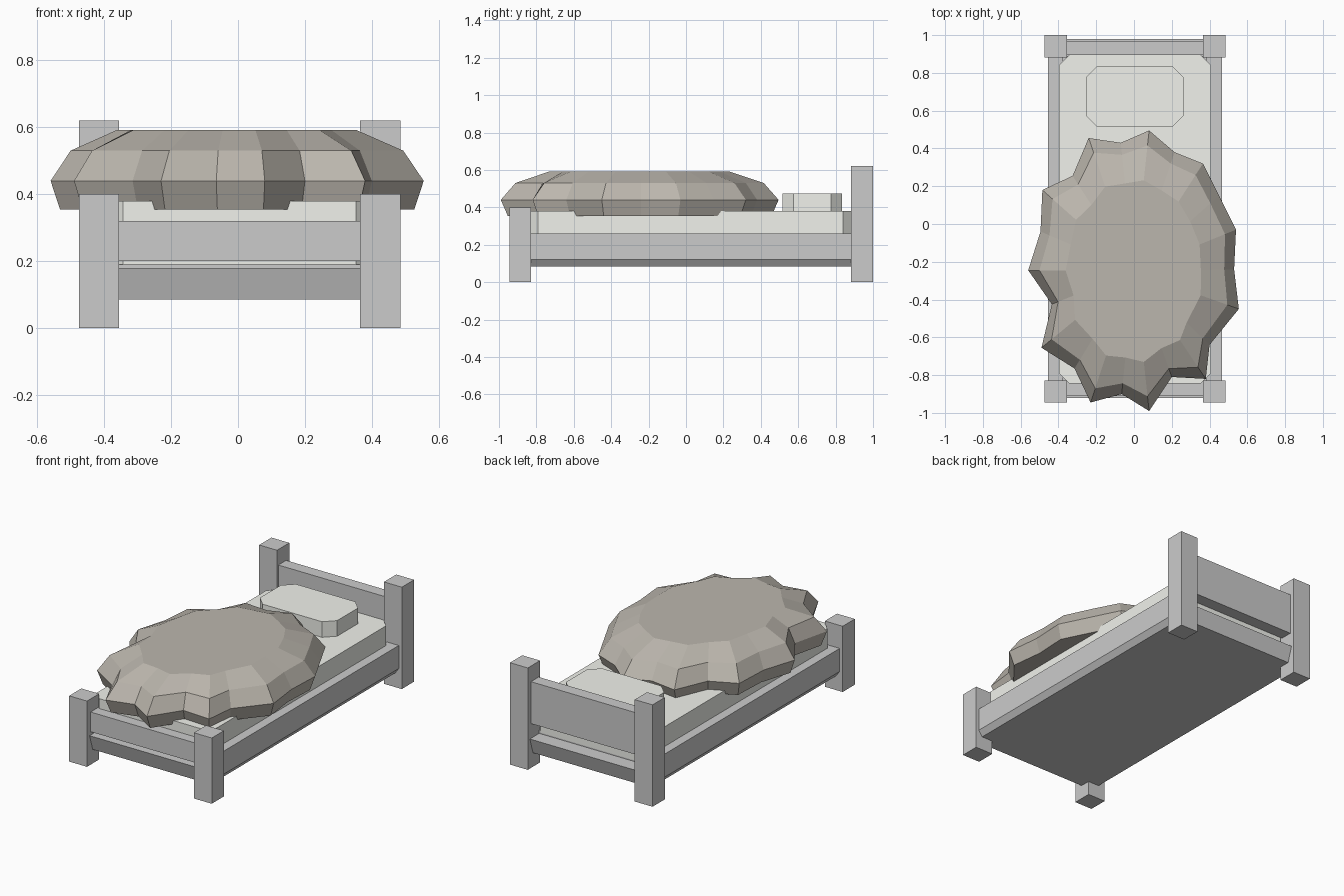
import bpy, bmesh

if "Cube" in bpy.data.objects:
    bpy.data.objects.remove(bpy.data.objects["Cube"])

CX = 0.005  # bed centre line


def material(name, rgb):
    m = bpy.data.materials.new(name)
    m.diffuse_color = (*rgb, 1)
    m.use_nodes = True
    m.node_tree.nodes["Principled BSDF"].inputs["Base Color"].default_value = m.diffuse_color
    return m


def loft(name, rings, mat=None):
    """Closed solid through matching rings of 3D points."""
    bm = bmesh.new()
    vs = [[bm.verts.new(p) for p in r] for r in rings]
    n = len(vs[0])
    for a, b in zip(vs, vs[1:]):
        for i in range(n):
            j = (i + 1) % n
            bm.faces.new((a[i], a[j], b[j], b[i]))
    bm.faces.new(vs[0][::-1])
    bm.faces.new(vs[-1])
    bmesh.ops.recalc_face_normals(bm, faces=bm.faces)
    me = bpy.data.meshes.new(name)
    bm.to_mesh(me)
    bm.free()
    ob = bpy.data.objects.new(name, me)
    bpy.context.collection.objects.link(ob)
    if mat:
        me.materials.append(mat)
    return ob


def rect(x0, x1, y0, y1, z):
    return [(x0, y0, z), (x1, y0, z), (x1, y1, z), (x0, y1, z)]


def box(name, x0, x1, y0, y1, z0, z1):
    return loft(name, [rect(x0, x1, y0, y1, z0), rect(x0, x1, y0, y1, z1)])


def cut_corner_slab(name, x0, x1, y0, y1, z0, z1, c, mat):
    pts = [(x0 + c, y0), (x1 - c, y0), (x1, y0 + c), (x1, y1 - c),
           (x1 - c, y1), (x0 + c, y1), (x0, y1 - c), (x0, y0 + c)]
    return loft(name, [[(x, y, z) for x, y in pts] for z in (z0, z1)], mat)


linen = material("linen", (0.88, 0.89, 0.84))
fur = material("fur", (0.50, 0.47, 0.42))

# Corner posts and side rails
for side, s in (("left", -1), ("right", 1)):
    xa, xb = sorted((CX + s * 0.36, CX + s * 0.48))
    box(side + "_foot_post", xa, xb, -0.945, -0.828, 0, 0.40)
    box(side + "_head_post", xa, xb, 0.882, 1.0, 0, 0.62)
    profile = [(0.38, 0.085), (0.435, 0.085), (0.46, 0.12), (0.46, 0.26), (0.38, 0.26)]
    loft(side + "_rail", [[(CX + s * x, y, z) for x, z in profile]
                          for y in (-0.835, 0.89)])

# Foot and head boards, each with a tapered lower rail
for name, s, yc, z0, z1 in (("foot", -1, -0.87, 0.20, 0.32), ("head", 1, 0.93, 0.27, 0.525)):
    x0, x1 = CX - 0.37, CX + 0.37
    ya, yb = sorted((yc - s * 0.035, yc + s * 0.04))
    box(name + "_board", x0, x1, ya, yb, z0, z1)
    profile = [(-0.06, 0.085), (0.02, 0.085), (0.05, 0.18), (-0.06, 0.18)]
    loft(name + "_lower_rail", [[(x, yc + s * y, z) for y, z in profile]
                                for x in (x0, x1)])

# Bed base, mattress and pillow
box("base", CX - 0.40, CX + 0.40, -0.83, 0.89, 0.085, 0.20)
cut_corner_slab("mattress", CX - 0.403, CX + 0.403, -0.845, 0.895, 0.19, 0.38, 0.055, linen)
cut_corner_slab("pillow", CX - 0.26, CX + 0.26, 0.515, 0.835, 0.375, 0.475, 0.06, linen)

# Fur blanket: ragged outline stacked in four rings
outline = [(0.08, 0.495), (0.215, 0.38), (0.365, 0.32), (0.45, 0.15), (0.54, -0.03),
           (0.53, -0.24), (0.555, -0.45), (0.40, -0.64), (0.38, -0.82), (0.20, -0.81),
           (0.08, -0.99), (-0.065, -0.90), (-0.23, -0.945), (-0.315, -0.765),
           (-0.49, -0.655), (-0.435, -0.425), (-0.56, -0.245), (-0.495, -0.04),
           (-0.485, 0.18), (-0.325, 0.255), (-0.24, 0.455), (-0.07, 0.43)]
OY = -0.25


def blanket_ring(z, scale, smooth):
    ring = []
    for x, y in outline:
        dx, dy = x, y - OY
        r = ((dx / 0.55) ** 2 + (dy / 0.74) ** 2) ** 0.5   # 1 on the mean ellipse
        k = scale * ((1 - smooth) + smooth * 0.97 / r)
        ring.append((dx * k, OY + dy * k, z))
    return ring


loft("fur_blanket", [blanket_ring(z, k, t) for z, k, t in
                     ((0.355, 0.95, 0.0), (0.44, 1.0, 0.0), (0.53, 0.90, 0.15), (0.592, 0.665, 0.6))], fur)
